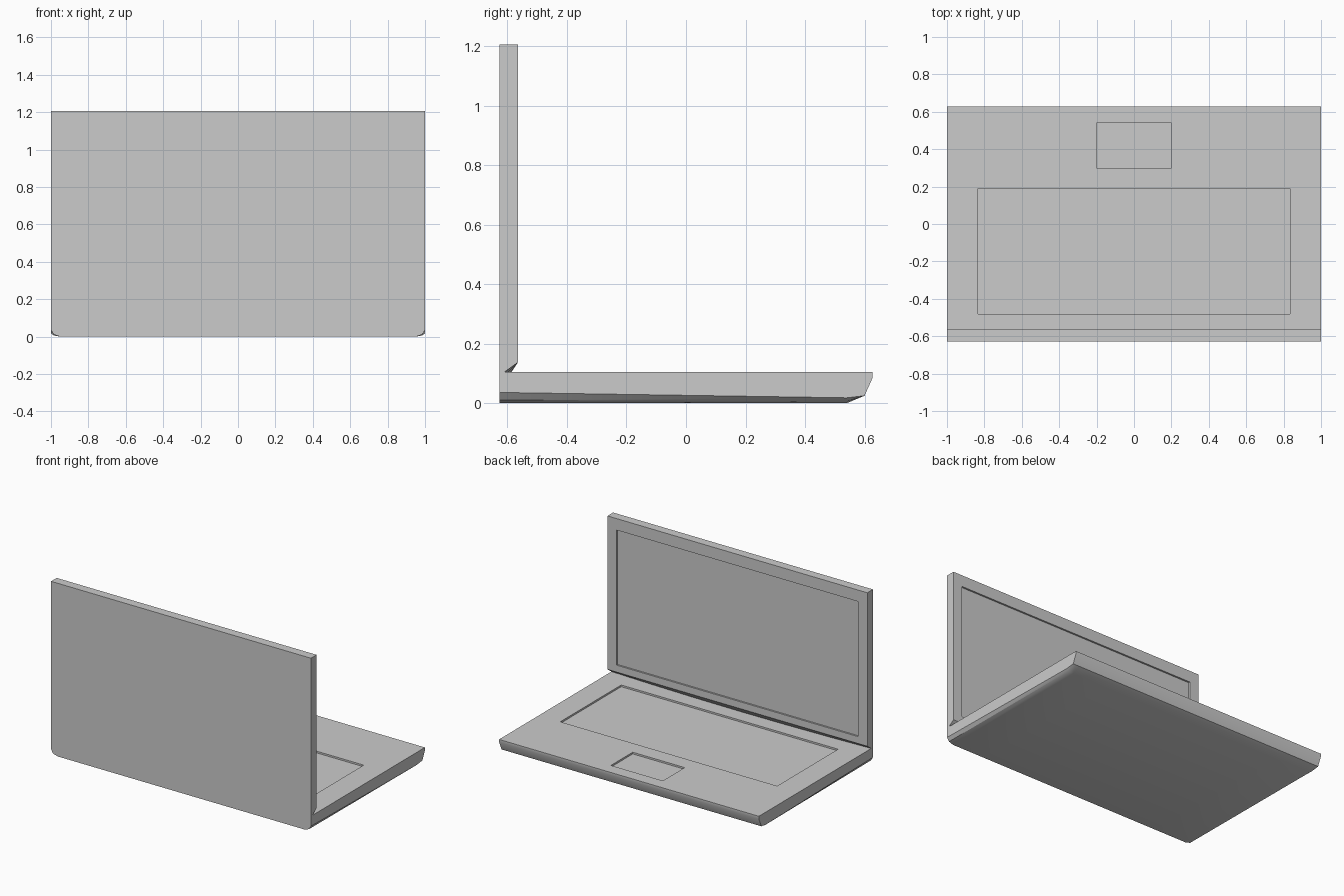
import bpy, bmesh

if "Cube" in bpy.data.objects:
    bpy.data.objects.remove(bpy.data.objects["Cube"])

BACK, FRONT, TOP = -0.627, 0.627, 0.105
LID_FACE, HEIGHT = -0.565, 1.205
RECESS = 0.012


def section(x, lift):
    """L-shaped side profile at x; lift rounds off the bottom side edges."""
    hinge = -0.586 - 0.023 * x * x          # hinge groove bows gently
    pts = [(BACK, lift), (0.54, lift * 0.5), (0.6, 0.025), (FRONT, 0.085),
           (FRONT, TOP), (hinge, TOP), (LID_FACE, 0.137),
           (LID_FACE, HEIGHT), (BACK, HEIGHT)]
    return [(x, y, z) for y, z in pts]


def loft(name, sections):
    bm = bmesh.new()
    rings = [[bm.verts.new(p) for p in s] for s in sections]
    n = len(rings[0])
    for a, b in zip(rings, rings[1:]):
        for i in range(n):
            j = (i + 1) % n
            bm.faces.new((a[i], a[j], b[j], b[i]))
    bm.faces.new(rings[0])
    bm.faces.new(rings[-1])
    bmesh.ops.recalc_face_normals(bm, faces=bm.faces)
    mesh = bpy.data.meshes.new(name)
    bm.to_mesh(mesh)
    bm.free()
    obj = bpy.data.objects.new(name, mesh)
    bpy.context.collection.objects.link(obj)
    return obj


def cut_recess(target, name, lo, hi):
    """Sink a rectangular panel into the target."""
    centre = [(a + b) / 2 for a, b in zip(lo, hi)]
    bpy.ops.mesh.primitive_cube_add(size=1, location=centre)
    cutter = bpy.context.object
    cutter.name = name
    cutter.scale = [b - a for a, b in zip(lo, hi)]
    cutter.hide_render = True
    mod = target.modifiers.new(name, 'BOOLEAN')
    mod.operation = 'DIFFERENCE'
    mod.solver = 'EXACT'
    mod.object = cutter
    bpy.context.view_layer.objects.active = target
    bpy.ops.object.modifier_apply(modifier=name)
    bpy.data.objects.remove(cutter)


# Base and lid as one continuous shell
half = [(0, 0), (0.35, 0), (0.7, 0), (0.95, 0), (0.985, 0.011), (1, 0.036)]
stations = [(-x, l) for x, l in reversed(half[1:])] + half
laptop = loft("laptop_shell", [section(x, l) for x, l in stations])

# Keyboard, touchpad and screen recesses
cut_recess(laptop, "keyboard_recess", (-0.835, -0.48, TOP - RECESS), (0.835, 0.19, 0.2))
cut_recess(laptop, "touchpad_recess", (-0.2, 0.3, TOP - RECESS), (0.2, 0.54, 0.2))
cut_recess(laptop, "screen_recess", (-0.93, LID_FACE - RECESS, 0.185), (0.93, -0.45, 1.125))

# Smooth the rounded edges, keep panel edges crisp
bpy.ops.object.select_all(action='DESELECT')
laptop.select_set(True)
bpy.context.view_layer.objects.active = laptop
bpy.ops.object.shade_smooth_by_angle(angle=0.6)
